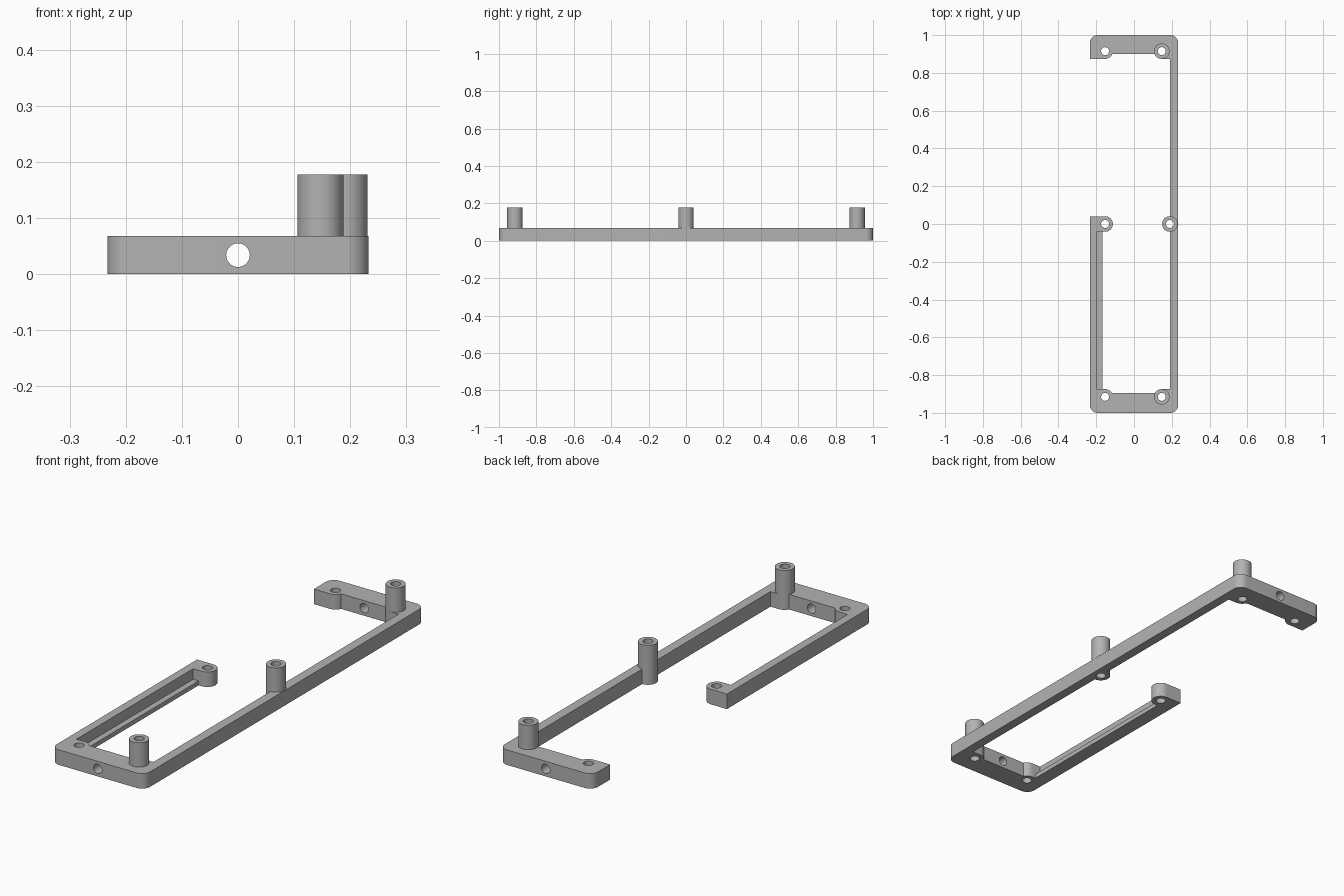
import bpy
import bmesh
import math
from mathutils import Matrix, Vector

cube = bpy.data.objects.get("Cube")
if cube:
    bpy.data.objects.remove(cube, do_unlink=True)

# Main dimensions
W, L, H, TOP = 0.233, 1.0, 0.068, 0.178
CORNER, BOSS, PIN = 0.04, 0.041, 0.021
RAIL_R, RAIL_L = 0.19, -0.195        # inner faces of the side rails
XL, XR, YE = -0.153, 0.147, 0.915    # hole positions

grey = bpy.data.materials.new("plain_grey")
grey.use_nodes = True
colour = (0.45, 0.45, 0.45, 1)
grey.diffuse_color = colour
grey.node_tree.nodes["Principled BSDF"].inputs["Base Color"].default_value = colour


def finish(name, bm):
    bmesh.ops.recalc_face_normals(bm, faces=bm.faces)
    mesh = bpy.data.meshes.new(name)
    bm.to_mesh(mesh)
    bm.free()
    obj = bpy.data.objects.new(name, mesh)
    bpy.context.collection.objects.link(obj)
    mesh.materials.append(grey)
    return obj


def cylinder(name, r, start, end):
    start, end = Vector(start), Vector(end)
    axis = end - start
    turn = axis.to_track_quat('Z', 'Y').to_matrix().to_4x4()
    bm = bmesh.new()
    bmesh.ops.create_cone(bm, cap_ends=True, segments=48, radius1=r, radius2=r,
                          depth=axis.length,
                          matrix=Matrix.Translation((start + end) / 2) @ turn)
    return finish(name, bm)


def select_only(obj):
    bpy.ops.object.select_all(action='DESELECT')
    obj.select_set(True)
    bpy.context.view_layer.objects.active = obj


def cut(obj, cutter):
    select_only(obj)
    mod = obj.modifiers.new("cut", 'BOOLEAN')
    mod.operation, mod.solver, mod.object = 'DIFFERENCE', 'EXACT', cutter
    bpy.ops.object.modifier_apply(modifier=mod.name)
    bpy.data.objects.remove(cutter, do_unlink=True)


def smooth(obj):
    select_only(obj)
    bpy.ops.object.shade_smooth_by_angle(angle=math.radians(30))


def arc(x, y, r, a, b):
    n = max(4, round(abs(b - a) / 7.5))
    angles = [math.radians(a + (b - a) * i / n) for i in range(n + 1)]
    return [(x + r * math.cos(t), y + r * math.sin(t)) for t in angles]


# Open frame: one outline with rounded corners and screw bosses, extruded
cx, cy = W - CORNER, L - CORNER
outline = (
    arc(cx, -cy, CORNER, -90, 0)
    + arc(cx, cy, CORNER, 0, 90)
    + arc(-cx, cy, CORNER, 90, 180)
    + [(-W, YE - BOSS)]
    + arc(XL, YE, BOSS, -90, -22)
    + arc(XR, YE, BOSS, 202, 270)
    + [(RAIL_R, YE - BOSS)]
    + arc(RAIL_R, 0, BOSS, 90, 270)
    + [(RAIL_R, BOSS - YE)]
    + arc(XR, -YE, BOSS, 90, 151)
    + arc(XL, -YE, BOSS, 29, 90)
    + [(RAIL_L, BOSS - YE), (RAIL_L, -BOSS)]
    + arc(XL, 0, BOSS, -90, 90)
    + [(-W, BOSS)]
    + arc(-cx, -cy, CORNER, 180, 270)
)
bm = bmesh.new()
base = bm.faces.new([bm.verts.new((x, y, 0)) for x, y in outline])
ext = bmesh.ops.extrude_face_region(bm, geom=[base], use_keep_orig=True)
bmesh.ops.translate(bm, vec=(0, 0, H),
                    verts=[v for v in ext["geom"] if isinstance(v, bmesh.types.BMVert)])
frame = finish("frame", bm)

# Pin holes through the frame, and cross holes through both end bars
posts = {"front": (XR, -YE), "middle": (RAIL_R, 0), "back": (XR, YE)}
for x, y in list(posts.values()) + [(XL, -YE), (XL, 0), (XL, YE)]:
    cut(frame, cylinder("pin_cutter", PIN, (x, y, -0.1), (x, y, 0.3)))
for s in (-1, 1):
    cut(frame, cylinder("cross_cutter", PIN, (0, s * 0.8, H / 2), (0, s * 1.1, H / 2)))
smooth(frame)

# Hollow standing posts along the left side
for name, (x, y) in posts.items():
    post = cylinder(name + "_post", BOSS, (x, y, H), (x, y, TOP))
    cut(post, cylinder("pin_cutter", PIN, (x, y, -0.1), (x, y, 0.3)))
    smooth(post)

# Low ledge inside the short rail
y0, y1, width, height = BOSS - YE, -BOSS + 0.005, 0.027, 0.02
bm = bmesh.new()
bmesh.ops.create_cube(bm, size=1, matrix=Matrix.Translation(
    (RAIL_L + width / 2, (y0 + y1) / 2, height / 2)) @ Matrix.Diagonal((width, y1 - y0, height, 1)))
finish("rail_ledge", bm)
